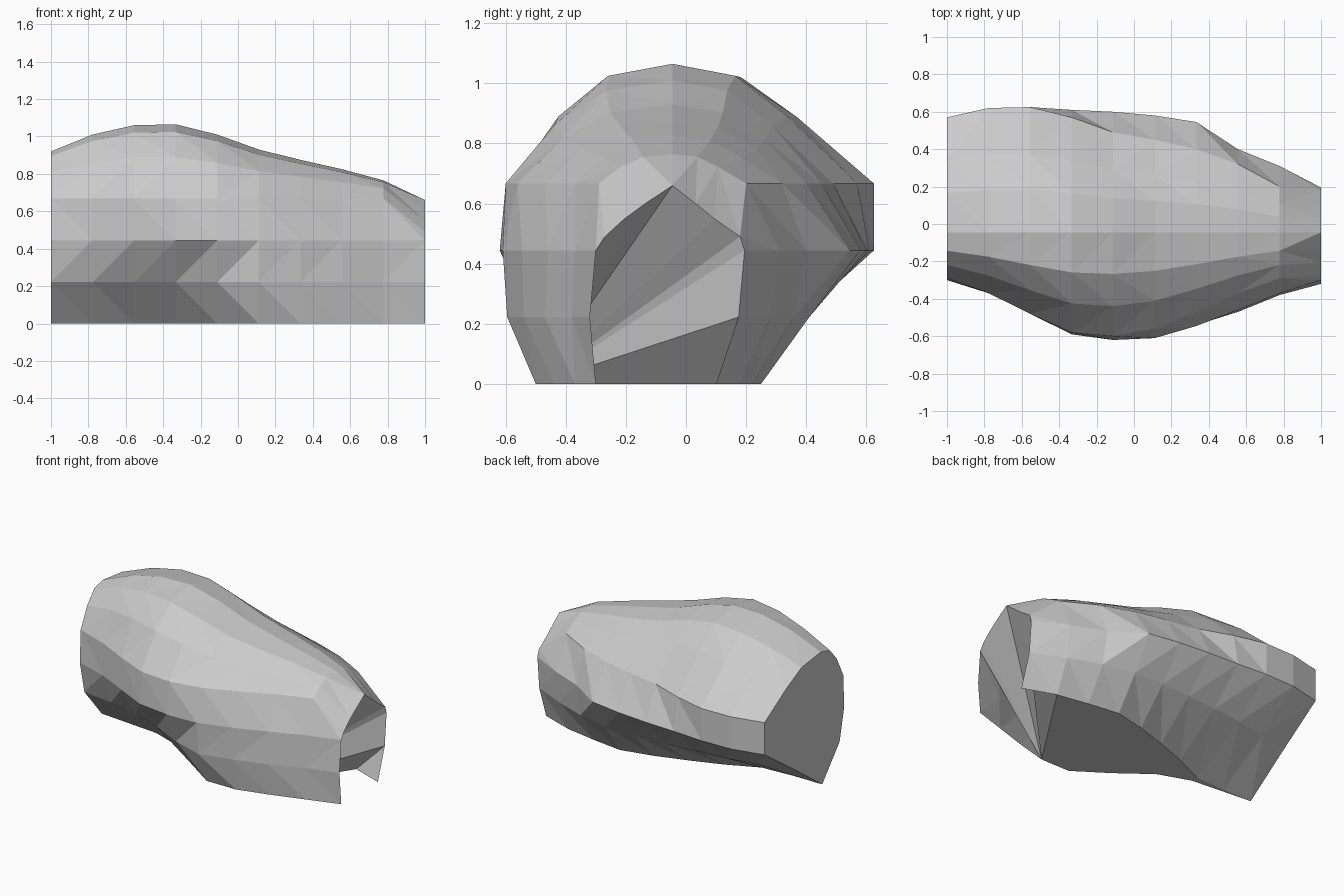
import bpy, bmesh

if "Cube" in bpy.data.objects:
    bpy.data.objects.remove(bpy.data.objects["Cube"])

# Profile rows, one value per station along x
X = [-1 + 2 * i / 9 for i in range(10)]
RIDGE = [.92, 1.01, 1.06, 1.065, 1.01, .93, .875, .825, .765, .66]
N0 = [-.06, -.08, -.10, -.18, -.35, -.50, -.50, -.44, -.37, -.30]
N22 = [-.25, -.28, -.33, -.41, -.52, -.595, -.54, -.47, -.38, -.32]
N44 = [-.30, -.37, -.48, -.59, -.62, -.61, -.545, -.46, -.37, -.30]
N67 = [-.29, -.37, -.48, -.58, -.60, -.56, -.47, -.37, -.29, -.27]
P67 = [.57, .62, .625, .57, .49, .45, .40, .32, .20, .18]
P44 = [.57, .62, .625, .61, .60, .58, .545, .40, .31, .195]
P22 = [.25, .32, .36, .38, .40, .41, .41, .36, .28, .175]
P0 = [-.06, -.06, -.05, .05, .13, .20, .25, .22, .18, .10]
CY = -.045


def section(i):
    """Cross-section from the front foot over the ridge to the back foot."""
    last = i == 9
    zs = .49 if last else .667
    h = RIDGE[i] - zs
    rise = (.35, .65) if last else (.56, .9)

    def crown(edge, f, r):
        return (CY + (edge - CY) * f, zs + h * r)

    pts = [(N0[i], 0), (N22[i], .222), (N44[i], .444), (N67[i], zs),
           crown(N67[i], .71, rise[0]), crown(N67[i], .4, rise[1]),
           (CY, RIDGE[i]),
           crown(P67[i], .34, rise[1]), crown(P67[i], .62, rise[0]),
           (P67[i], zs), (P44[i], .444), (P22[i], .222), (P0[i], 0)]
    return [(X[i], y, z) for y, z in pts]


bm = bmesh.new()
rings = [[bm.verts.new(p) for p in section(i)] for i in range(10)]

# Outer skin
for a, b in zip(rings, rings[1:]):
    for j in range(12):
        if (j + (j > 6)) % 2:
            bm.faces.new((a[j], b[j], b[j + 1]))
            bm.faces.new((a[j], b[j + 1], a[j + 1]))
        else:
            bm.faces.new((a[j], b[j], a[j + 1]))
            bm.faces.new((b[j], b[j + 1], a[j + 1]))

# Flat end wall at -x
bm.faces.new(rings[0])

# Flat floor, stopping at a slanted edge
bm.faces.new([r[0] for r in rings[:7]] + [r[12] for r in rings[8::-1]])

# Recessed end at +x: triangles fanning out from one corner of the floor
q = rings[6][0]
rim = rings[9][2:12] + [rings[8][12]]
for a, b in zip(rim, rim[1:]):
    bm.faces.new((q, a, b))

bmesh.ops.remove_doubles(bm, verts=bm.verts, dist=.0005)
bmesh.ops.triangulate(bm, faces=[f for f in bm.faces if len(f.verts) > 4])
bmesh.ops.recalc_face_normals(bm, faces=bm.faces)

mesh = bpy.data.meshes.new("faceted_shell")
bm.to_mesh(mesh)
bm.free()
shell = bpy.data.objects.new("faceted_shell", mesh)
bpy.context.collection.objects.link(shell)
